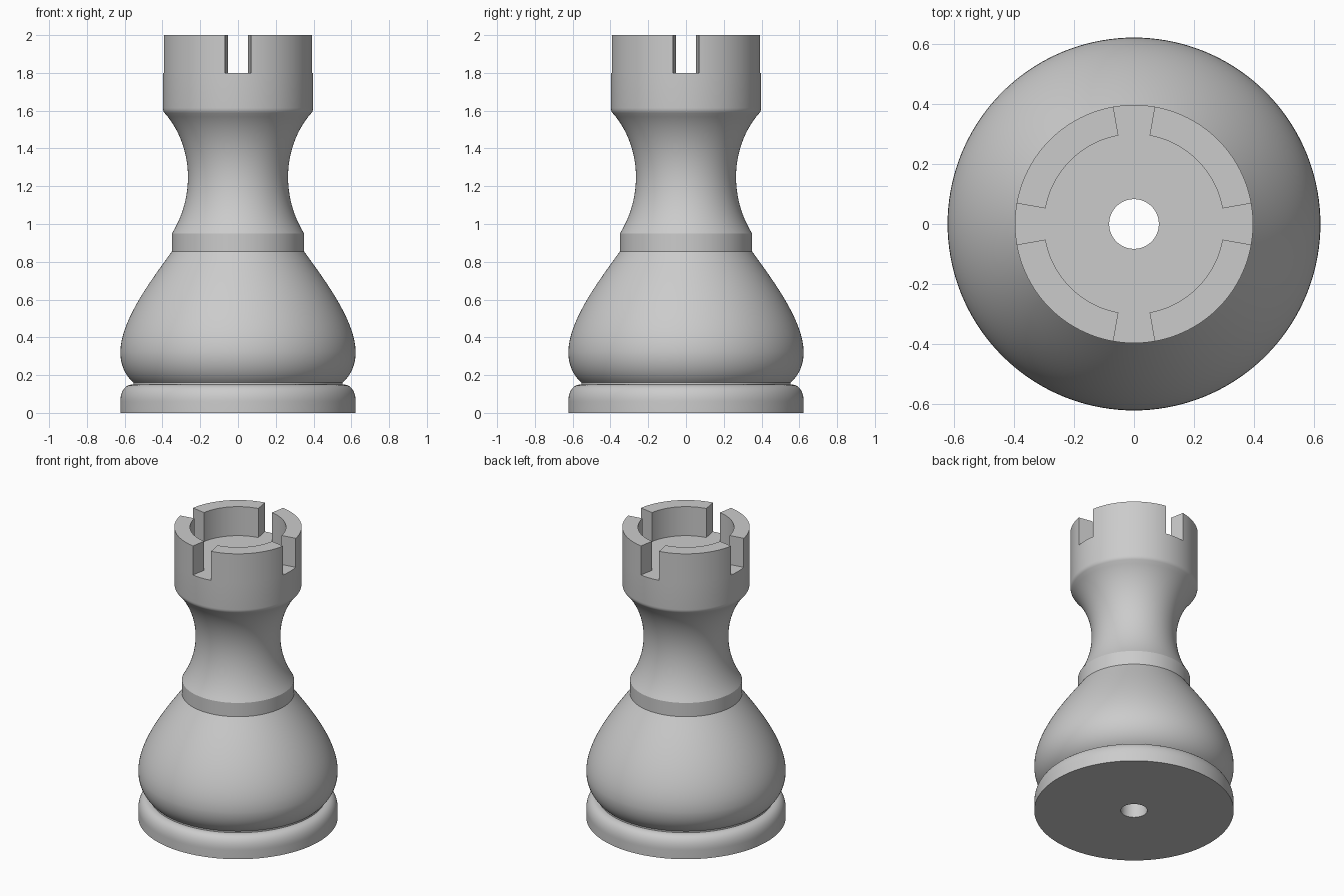
import bpy, bmesh, math
from mathutils import Vector
from mathutils.geometry import interpolate_bezier

old = bpy.data.objects.get("Cube")
if old:
    bpy.data.objects.remove(old, do_unlink=True)

grey = bpy.data.materials.new("plain_grey")
grey.use_nodes = True
GREY = (0.6, 0.6, 0.6, 1)
grey.diffuse_color = GREY
grey.node_tree.nodes["Principled BSDF"].inputs["Base Color"].default_value = GREY


def bezier(p0, h0, h1, p1, n=14):
    """Curved stretch of a profile as (radius, height) points."""
    pts = [Vector((r, 0, z)) for r, z in (p0, h0, h1, p1)]
    return [(v.x, v.z) for v in interpolate_bezier(*pts, n)]


def lathe(name, profile, start=0, sweep=360, steps=144):
    """Turn a profile about z; a full turn closes the profile, a part turn caps its ends."""
    full = sweep == 360
    bm = bmesh.new()
    rings = []
    for i in range(steps if full else steps + 1):
        a = math.radians(start + sweep * i / steps)
        rings.append([bm.verts.new((r * math.cos(a), r * math.sin(a), z)) for r, z in profile])
    n = len(profile)
    for i in range(steps):
        a, b = rings[i], rings[(i + 1) % len(rings)]
        for j in range(n if full else n - 1):
            k = (j + 1) % n
            bm.faces.new((a[j], b[j], b[k], a[k]))
    if not full:
        bm.faces.new(rings[0])
        bm.faces.new(rings[-1][::-1])
    bmesh.ops.recalc_face_normals(bm, faces=bm.faces)
    mesh = bpy.data.meshes.new(name)
    bm.to_mesh(mesh)
    bm.free()
    mesh.materials.append(grey)
    obj = bpy.data.objects.new(name, mesh)
    bpy.context.collection.objects.link(obj)
    bpy.ops.object.select_all(action='DESELECT')
    obj.select_set(True)
    bpy.context.view_layer.objects.active = obj
    bpy.ops.object.shade_smooth_by_angle(angle=math.radians(28))
    return obj


BORE, RIM, WALL = 0.083, 0.398, 0.3
FLOOR, TOP = 1.8, 2.0

# Turned body: bored foot, groove, bulb, collar, waisted neck and crown
profile = [(BORE, 0), (0.623, 0)]
profile += bezier((0.623, 0.06), (0.623, 0.11), (0.6, 0.15), (0.56, 0.15))
profile += [(0.553, 0.15)]
profile += bezier((0.553, 0.16), (0.6, 0.2), (0.623, 0.26), (0.623, 0.32))
profile += bezier((0.623, 0.32), (0.623, 0.5), (0.43, 0.74), (0.35, 0.855), 20)[1:]
profile += bezier((0.35, 0.95), (0.294, 1.04), (0.265, 1.144), (0.265, 1.25))
profile += bezier((0.265, 1.25), (0.265, 1.379), (0.313, 1.504), (0.389, 1.588))[1:]
profile += bezier((0.389, 1.588), (0.395, 1.595), (RIM, 1.605), (RIM, 1.615), 5)[1:]
profile += [(RIM, FLOOR), (BORE, FLOOR)]
lathe("turned_body", profile)

# Four battlements around the rim, split by tapering slots
for i, side in enumerate(("back_left", "back_right", "front_right", "front_left")):
    wall = [(WALL, FLOOR), (WALL, TOP), (RIM, TOP), (RIM, FLOOR)]
    lathe("battlement_" + side, wall, start=90 * i + 10, sweep=70, steps=28)
